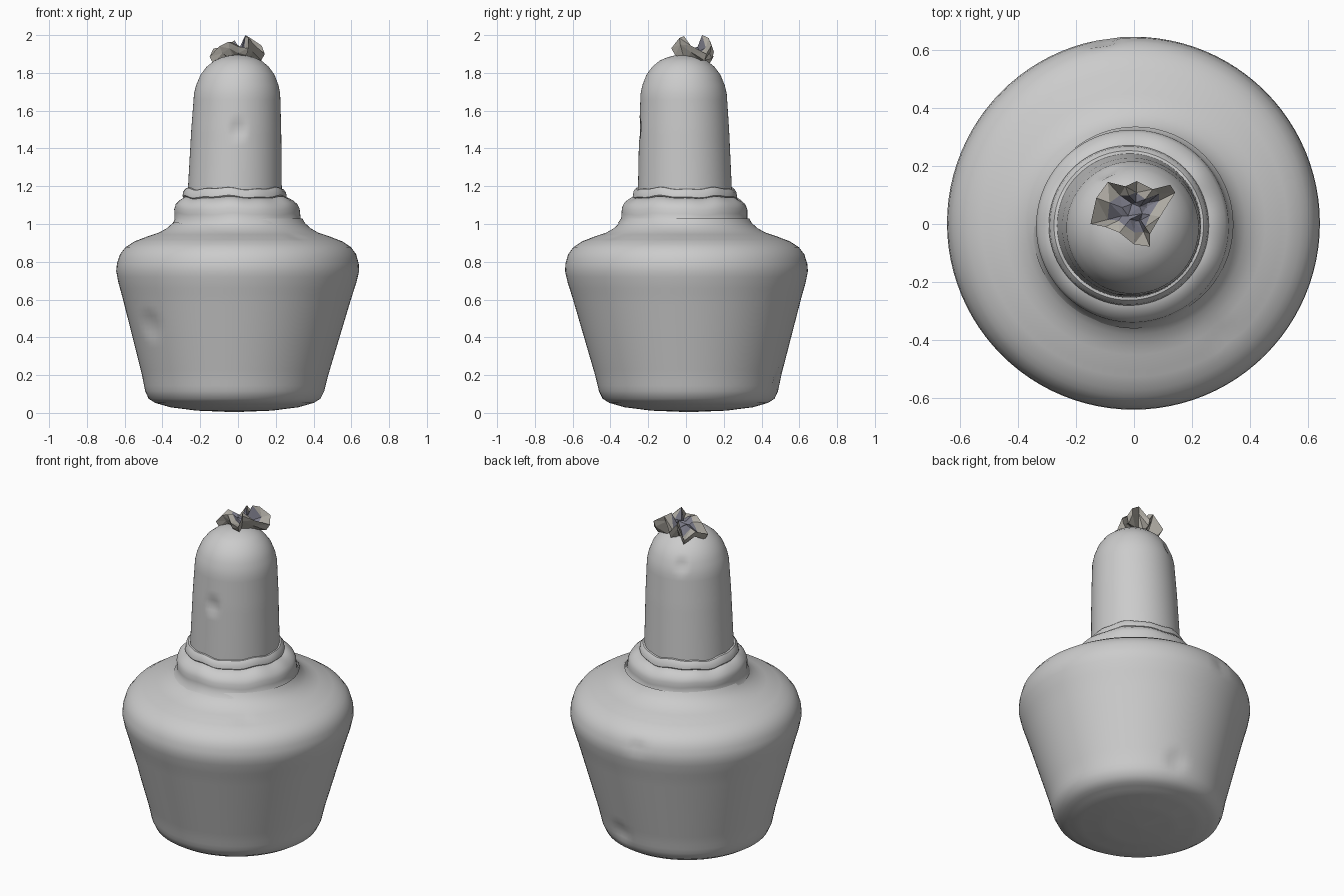
import bpy, bmesh, math
from mathutils import Vector

if "Cube" in bpy.data.objects:
    bpy.data.objects.remove(bpy.data.objects["Cube"])


def material(name, color):
    m = bpy.data.materials.new(name)
    m.diffuse_color = (*color, 1)
    m.use_nodes = True
    m.node_tree.nodes["Principled BSDF"].inputs["Base Color"].default_value = m.diffuse_color
    return m


def finish(bm, name, angle, mats=()):
    bmesh.ops.recalc_face_normals(bm, faces=bm.faces)
    me = bpy.data.meshes.new(name)
    bm.to_mesh(me)
    bm.free()
    for m in mats:
        me.materials.append(m)
    ob = bpy.data.objects.new(name, me)
    bpy.context.collection.objects.link(ob)
    bpy.ops.object.select_all(action='DESELECT')
    ob.select_set(True)
    bpy.context.view_layer.objects.active = ob
    if angle:
        bpy.ops.object.shade_smooth_by_angle(angle=math.radians(angle))
    return ob


def lathe(name, profile, base, top, dents=(), ripple=0.0, n=96, step=0.03):
    """Revolve (radius, z); the axis leans from base (x, y) to top (x, y)."""
    pts = []
    for (r0, z0), (r1, z1) in zip(profile, profile[1:]):
        k = max(1, round(math.hypot(r1 - r0, z1 - z0) / step))
        pts += [(r0 + (r1 - r0) * i / k, z0 + (z1 - z0) * i / k) for i in range(k)]
    pts.append(profile[-1])
    zmin, zmax = profile[0][1], profile[-1][1]
    bm = bmesh.new()
    rings = []
    for r, z in pts:
        t = (z - zmin) / (zmax - zmin)
        cx, cy = (base[i] + (top[i] - base[i]) * t for i in (0, 1))
        if r < 1e-5:
            rings.append([bm.verts.new((cx, cy, z))] * n)
            continue
        ring = []
        for j in range(n):
            a = 2 * math.pi * j / n
            wave = ripple * (math.sin(5 * a + 9 * z) + 0.6 * math.sin(11 * a + 1))
            co = Vector((cx + r * math.cos(a), cy + r * math.sin(a), z + wave))
            ring.append(bm.verts.new(co))
        rings.append(ring)
    for lo, hi in zip(rings, rings[1:]):
        for j in range(n):
            k = (j + 1) % n
            bm.faces.new(list(dict.fromkeys((lo[j], lo[k], hi[k], hi[j]))))
    # small hand-made dents
    bm.normal_update()
    for center, size, depth in dents:
        c = Vector(center)
        for v in bm.verts:
            d = (v.co - c).length / size
            if d < 1:
                radial = Vector((v.co.x, v.co.y, 0)).normalized()
                v.co -= radial * depth * (1 - d * d)
    return finish(bm, name, 40)


# tapered bowl with rounded shoulder and softly convex base
lathe("body", [(0, 0.004), (0.2, 0.012), (0.34, 0.03), (0.42, 0.053), (0.455, 0.075),
               (0.474, 0.115), (0.493, 0.2), (0.548, 0.4), (0.603, 0.6), (0.63, 0.69),
               (0.643, 0.75), (0.64, 0.79), (0.625, 0.84), (0.597, 0.877), (0.55, 0.908),
               (0.48, 0.935), (0.42, 0.955), (0.38, 0.978), (0.35, 1.005), (0.336, 1.03)],
      (-0.02, 0.015), (0.005, -0.002),
      [((-0.45, -0.32, 0.47), 0.09, 0.015), ((0.31, -0.38, 0.93), 0.06, 0.012),
       ((-0.1, 0.62, 0.8), 0.06, 0.012), ((0.1, 0.49, 0.18), 0.07, 0.012)])

# stepped collar with an uneven edge
lathe("collar", [(0.35, 1.0), (0.334, 1.025), (0.332, 1.08), (0.322, 1.105), (0.3, 1.125),
                 (0.275, 1.14), (0.24, 1.14)], (0, -0.01), (-0.01, -0.005), ripple=0.004)

# thin lip around the foot of the neck
lathe("neck_lip", [(0.26, 1.125), (0.276, 1.145), (0.272, 1.17), (0.258, 1.187), (0.235, 1.19)],
      (-0.018, -0.005), (-0.018, -0.005), ripple=0.005)

# tall domed neck
lathe("neck", [(0.25, 1.13), (0.248, 1.2), (0.238, 1.5), (0.228, 1.69), (0.218, 1.735),
               (0.196, 1.79), (0.165, 1.832), (0.125, 1.865), (0.08, 1.884), (0.04, 1.893),
               (0, 1.895)], (-0.018, -0.005), (0, -0.015),
      [((0, -0.25, 1.5), 0.055, 0.014), ((-0.1, 0.19, 1.75), 0.05, 0.012)])

# crumpled scrap on top: a star-shaped rim folded round a hollow
rim = [(-.15, 0, 1.885), (-.13, .09, 1.93), (-.09, .145, 1.885), (-.03, .13, 1.965),
       (.01, .148, 1.91), (.065, .12, 1.985), (.125, .135, 1.945), (.142, .108, 1.90),
       (.09, .025, 1.945), (.055, -.035, 1.985), (.055, -.078, 1.93), (0, -.07, 1.94),
       (-.05, -.03, 1.965), (-.1, -.01, 1.94)]
c = Vector((0.005, 0.04, 0))
bm = bmesh.new()


def ring(scale, height):
    out = []
    for i, (x, y, z) in enumerate(rim):
        p = c + (Vector((x, y, 0)) - c) * (scale + 0.06 * math.sin(i * 2.3))
        out.append(bm.verts.new((p.x, p.y, height(i, z))))
    return out


foot = ring(0.45, lambda i, z: 1.865)
under = ring(0.88, lambda i, z: z - 0.035)
edge = [bm.verts.new(p) for p in rim]
fold = ring(0.62, lambda i, z: z + 0.012 * math.sin(i * 2.9))
hollow = ring(0.3, lambda i, z: 1.925 + 0.012 * math.sin(i * 1.7))
n = len(rim)
bm.faces.new(foot)
for a, b, dark in ((foot, under, 0), (under, edge, 0), (edge, fold, 0), (fold, hollow, 1)):
    for i in range(n):
        bm.faces.new((a[i], a[(i + 1) % n], b[(i + 1) % n], b[i])).material_index = dark
bm.faces.new(hollow).material_index = 1
bm.verts.ensure_lookup_table()
top = max(bm.verts, key=lambda v: v.co.z)
top.co.z = 2.0
bmesh.ops.triangulate(bm, faces=bm.faces)
finish(bm, "crumpled_tip", 0, [material("beige grey", (0.42, 0.4, 0.36)),
                               material("dark blue grey", (0.2, 0.2, 0.25))])
